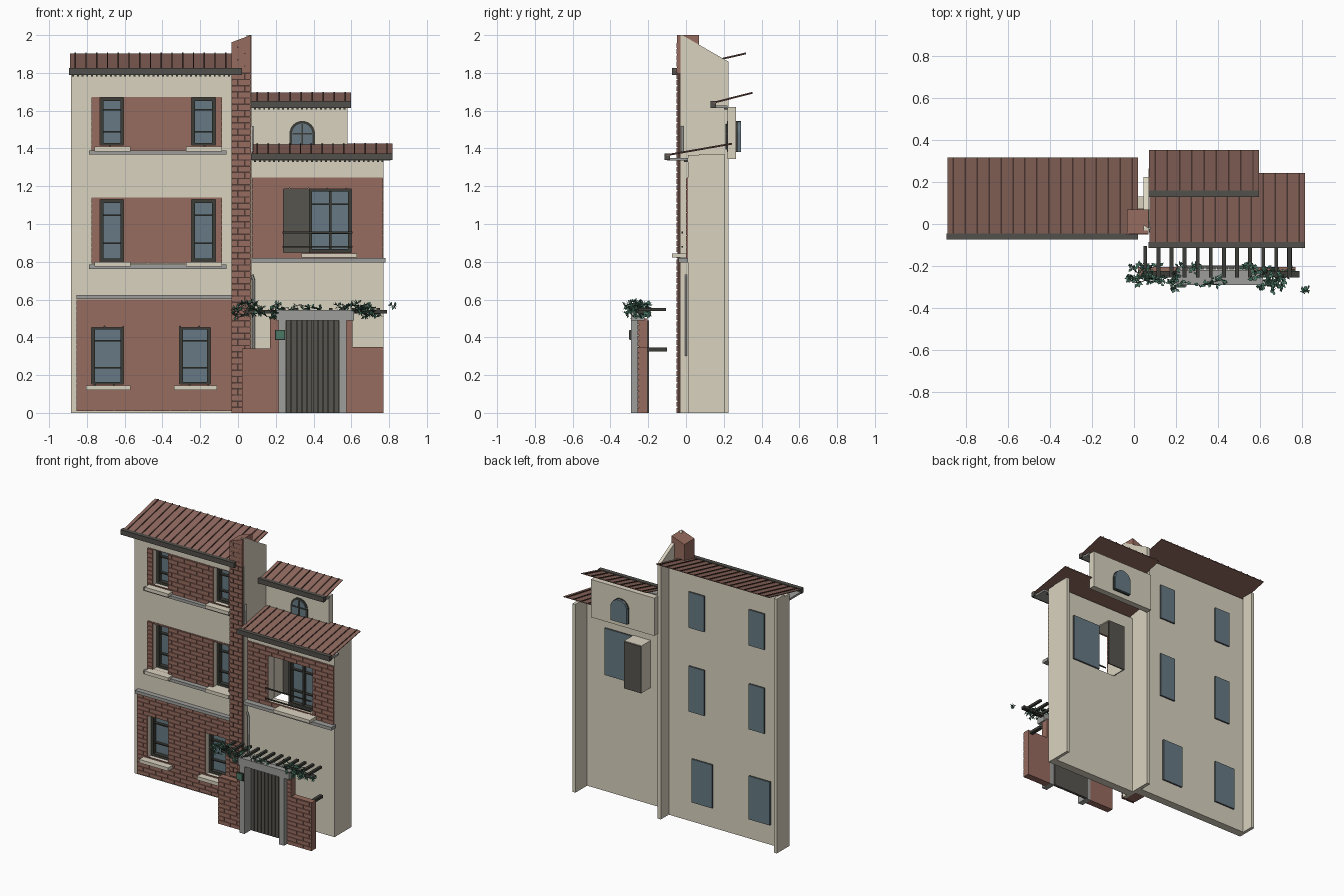
import bpy, bmesh, math, random
from mathutils import Vector

random.seed(4)
cube = bpy.data.objects.get("Cube")
if cube:
    bpy.data.objects.remove(cube, do_unlink=True)


def material(name, rgb):
    m = bpy.data.materials.new(name)
    m.use_nodes = True
    m.diffuse_color = (*rgb, 1)
    m.node_tree.nodes["Principled BSDF"].inputs["Base Color"].default_value = (*rgb, 1)
    return m


CREAM = material("cream_plaster", (0.70, 0.65, 0.53))
BRICK = material("red_brick", (0.31, 0.15, 0.115))
MORTAR = material("dark_mortar", (0.08, 0.042, 0.034))
STONE = material("grey_stone", (0.34, 0.34, 0.33))
GUTTER = material("gutter_grey", (0.085, 0.08, 0.07))
DOOR = material("door_grey", (0.095, 0.09, 0.078))
GLASS = material("blue_glass", (0.135, 0.195, 0.23))
FRAME = material("dark_frame", (0.045, 0.045, 0.038))
TILE = material("roof_tile", (0.27, 0.14, 0.112))
LEAF = material("leaf_green", (0.07, 0.19, 0.13))


def finish(name, bm, mat):
    bmesh.ops.recalc_face_normals(bm, faces=bm.faces)
    mesh = bpy.data.meshes.new(name)
    bm.to_mesh(mesh)
    bm.free()
    mesh.materials.append(mat)
    ob = bpy.data.objects.new(name, mesh)
    bpy.context.collection.objects.link(ob)


def add_prism(bm, pts, a, b, axis="x"):
    """Extrude a closed profile: (y, z) along x, or (x, z) along y."""
    place = (lambda p, t: (t, p[0], p[1])) if axis == "x" else (lambda p, t: (p[0], t, p[1]))
    ends = [[bm.verts.new(place(p, t)) for p in pts] for t in (a, b)]
    for ring in ends:
        bm.faces.new(ring)
    for i in range(len(pts)):
        j = (i + 1) % len(pts)
        bm.faces.new((ends[0][i], ends[0][j], ends[1][j], ends[1][i]))


def add_box(bm, x0, x1, y0, y1, z0, z1):
    add_prism(bm, [(x0, z0), (x1, z0), (x1, z1), (x0, z1)], y0, y1, "y")


def boxes(name, mat, *items):
    bm = bmesh.new()
    for b in items:
        add_box(bm, *b)
    finish(name, bm, mat)


def prism(name, mat, pts, a, b, axis="x"):
    bm = bmesh.new()
    add_prism(bm, pts, a, b, axis)
    finish(name, bm, mat)


def pierced_wall(name, mat, area, y0, y1, holes=()):
    """Flat wall with rectangular openings, thickened from y0 to y1."""
    x0, x1, z0, z1 = area
    xs = sorted({x0, x1, *(v for h in holes for v in h[:2] if x0 < v < x1)})
    zs = sorted({z0, z1, *(v for h in holes for v in h[2:] if z0 < v < z1)})
    bm = bmesh.new()
    grid = {(x, z): bm.verts.new((x, y0, z)) for x in xs for z in zs}
    for xa, xb in zip(xs, xs[1:]):
        for za, zb in zip(zs, zs[1:]):
            cx, cz = (xa + xb) / 2, (za + zb) / 2
            if not any(h[0] < cx < h[1] and h[2] < cz < h[3] for h in holes):
                bm.faces.new([grid[k] for k in ((xa, za), (xb, za), (xb, zb), (xa, zb))])
    for v in bmesh.ops.extrude_face_region(bm, geom=bm.faces[:])["geom"]:
        if isinstance(v, bmesh.types.BMVert):
            v.co.y = y1
    finish(name, bm, mat)


def bricks(name, area, y, holes=(), length=0.1, height=0.03, gap=0.004):
    """Raised bricks in running bond, clipped around the openings."""
    x0, x1, z0, z1 = area
    bm = bmesh.new()
    rows = max(1, round((z1 - z0) / height))
    step = (z1 - z0) / rows
    for r in range(rows):
        za, zb = z0 + r * step, z0 + (r + 1) * step - gap
        x = x0 - (r % 2) * length / 2
        while x < x1:
            a, b = max(x, x0), min(x + length - gap, x1)
            for h in holes:
                if h[2] < (za + zb) / 2 < h[3]:
                    if h[0] <= a < h[1]:
                        a = h[1]
                    elif a < h[0] < b:
                        b = h[0]
            if b - a > 0.004:
                add_box(bm, a, b, y - 0.006, y, za, zb)
            x += length
    finish(name, bm, BRICK)


def window(name, x0, x1, z0, z1, wall, mullions=(), t=0.018):
    """Frame and pane at the back of a wall whose front is at y = wall."""
    ya, ym, yb = wall + 0.035, wall + 0.045, wall + 0.066
    h = z1 - z0
    boxes(name + "_frame", FRAME,
          (x0, x0 + t, ya, yb, z0, z1), (x1 - t, x1, ya, yb, z0, z1),
          (x0 + t, x1 - t, ya, yb, z0, z0 + t), (x0 + t, x1 - t, ya, yb, z1 - t, z1),
          *[(x - 0.006, x + 0.006, ym, yb, z0 + t, z1 - t) for x in mullions],
          *[(x0 + t, x1 - t, ym, yb, z0 + f * h - 0.004, z0 + f * h + 0.004) for f in (0.3, 0.75)])
    boxes(name + "_glass", GLASS, (x0, x1, yb, yb + 0.006, z0, z1))


FRONT, BACK = 0.01, 0.07
LEFT, LEFT_BACK = 0.072, 0.132

# Left house: wall, brick panels, windows, sills
floors = [("ground", 0.145, 0.46, (-0.855, -0.035, 0.01, 0.6), ((-0.775, -0.605), (-0.31, -0.145))),
          ("middle", 0.80, 1.13, (-0.775, -0.085, 0.79, 1.14), ((-0.73, -0.605), (-0.245, -0.12))),
          ("top", 1.41, 1.67, (-0.775, -0.085, 1.39, 1.672), ((-0.73, -0.605), (-0.245, -0.12)))]
openings = [(a, b, z0, z1) for _, z0, z1, _, spans in floors for a, b in spans]
pierced_wall("left_wall", CREAM, (-0.885, 0.05, 0, 1.835), LEFT, LEFT_BACK, openings)
boxes("left_side_wall", CREAM, (-0.885, -0.862, LEFT_BACK, 0.22, 0, 1.85))
for name, z0, z1, area, spans in floors:
    holes = [(a, b, z0, z1) for a, b in spans]
    pierced_wall(name + "_brick_panel", BRICK, area, LEFT - 0.004, LEFT, holes)
    bricks(name + "_bricks", area, LEFT - 0.004, holes)
    for side, (a, b) in zip(("right", "left"), spans):
        window(f"{name}_{side}_window", a, b, z0, z1, LEFT)
        boxes(f"{name}_{side}_sill", CREAM, (a - 0.03, b + 0.035, LEFT - 0.06, LEFT + 0.03, z0 - 0.025, z0))
boxes("left_ledges", STONE, *[(a, b, LEFT - 0.035, LEFT, z, z + 0.022) for a, b, z in
                              ((-0.855, -0.035, 0.602), (-0.79, -0.06, 0.763), (-0.79, -0.06, 1.367))])

# Chimney: mortar core, brick side, sloped cap, brick face and plaster party wall
boxes("chimney_core", MORTAR, (-0.03, 0.066, -0.044, -0.03, 0, 1.958))
boxes("chimney_side", BRICK, (-0.034, 0.05, -0.03, LEFT, 0, 1.8))
prism("chimney_top", BRICK, [(-0.034, 1.8), (0.068, 1.8), (0.068, 2.0), (-0.034, 1.962)], -0.048, 0.068, "y")
bricks("chimney_bricks", (-0.035, 0.068, 0, 1.965), -0.044, length=0.075, height=0.033, gap=0.007)
boxes("chimney_joints", MORTAR, *[(-0.034, 0.067, -0.0495, -0.048, 1.8 + i * 0.033, 1.807 + i * 0.033) for i in range(5)])
prism("party_wall", CREAM, [(-0.03, 0), (0.224, 0), (0.224, 1.86), (-0.02, 2.0), (-0.03, 2.0)], 0.046, 0.071)

# Right house: wall, brick panel, large window
big = (0.24, 0.6, 0.85, 1.19)
panel = (0.075, 0.768, 0.82, 1.245)
pierced_wall("right_wall", CREAM, (0.07, 0.77, 0, 1.365), FRONT, BACK, [big])
boxes("right_side_wall", CREAM, (0.747, 0.77, BACK, 0.205, 0, 1.37))
pierced_wall("right_brick_panel", BRICK, panel, 0.006, FRONT, [big])
bricks("right_bricks", panel, 0.006, [big])
window("large_window", 0.375, 0.6, 0.85, 1.19, FRONT, [0.488])
boxes("large_sill", CREAM, (0.335, 0.63, -0.075, 0.04, 0.822, 0.845))
boxes("right_ledge", STONE, (0.071, 0.78, -0.04, FRONT, 0.797, 0.82))
boxes("window_rails", FRAME, *[(0.235, 0.605, -0.024, -0.017, z - 0.004, z + 0.004) for z in (0.88, 0.955)])
# Open alcove beside the large window
boxes("alcove_shell", CREAM, (0.235, 0.243, BACK, 0.175, 0.85, 1.19), (0.235, 0.375, BACK, 0.175, 1.186, 1.194))
boxes("alcove_back", DOOR, (0.235, 0.375, 0.172, 0.18, 0.85, 1.19))

# Attic with arched window
boxes("attic_wall", CREAM, (0.07, 0.58, 0.22, 0.265, 1.345, 1.62))


def arch(r, base):
    steps = [math.pi * i / 12 for i in range(13)]
    return [(0.34 - r, base), (0.34 + r, base)] + [(0.34 + r * math.cos(a), 1.478 + r * math.sin(a)) for a in steps]


prism("attic_frame", FRAME, arch(0.068, 1.38), 0.216, 0.276, "y")
prism("attic_glass", GLASS, arch(0.054, 1.395), 0.214, 0.27, "y")
prism("attic_back_glass", GLASS, arch(0.066, 1.382), 0.276, 0.29, "y")
boxes("attic_window_bars", FRAME, (0.336, 0.344, 0.21, 0.214, 1.395, 1.53), (0.288, 0.392, 0.21, 0.214, 1.474, 1.482))


# Roofs: tilted sheet, ribs, gutter, eave slab and small dentils
def roof(name, x0, x1, y0, y1, z0, z1, wall_y):
    def band(lo, hi):
        return [(y0, z0 + lo), (y1, z1 + lo), (y1, z1 + hi), (y0, z0 + hi)]
    prism(name + "_sheet", TILE, band(0, 0.005), x0, x1)
    bm = bmesh.new()
    n = round((x1 - x0) / 0.056)
    for i in range(n):
        x = x0 + (x1 - x0) * (i + 0.5) / n
        add_prism(bm, band(0.005, 0.01), x - 0.0035, x + 0.0035)
    finish(name + "_ribs", bm, MORTAR)
    boxes(name + "_gutter", GUTTER, (x0 - 0.005, x1, y0 - 0.015, y0 + 0.015, z0 - 0.022, z0 + 0.014))
    boxes(name + "_eave", STONE, (x0, x1 - 0.01, y0, wall_y, z0 - 0.024, z0 - 0.01))
    count = int((x1 - x0) / 0.025)
    boxes(name + "_dentils", GUTTER, *[(x0 + 0.012 + i * 0.025, x0 + 0.022 + i * 0.025, wall_y - 0.02, wall_y,
                                        z0 - 0.032, z0 - 0.024) for i in range(count - 1)])


roof("left_roof", -0.89, 0.02, -0.06, 0.317, 1.812, 1.898, LEFT)
roof("right_roof", 0.074, 0.817, -0.1, 0.243, 1.36, 1.42, FRONT)
roof("attic_roof", 0.072, 0.597, 0.145, 0.353, 1.637, 1.69, 0.22)


# Tubes: downpipes and vine stems
def tube(name, mat, paths, radius):
    cu = bpy.data.curves.new(name, "CURVE")
    cu.dimensions = "3D"
    cu.bevel_depth, cu.bevel_resolution, cu.use_fill_caps = radius, 1, True
    for path in paths:
        sp = cu.splines.new("POLY")
        sp.points.add(len(path) - 1)
        for p, co in zip(sp.points, path):
            p.co = (*co, 1)
    cu.materials.append(mat)
    ob = bpy.data.objects.new(name, cu)
    bpy.context.collection.objects.link(ob)


tube("downpipes", STONE, [[(0.084, 0.0, 0.3), (0.084, 0.0, 0.7), (0.074, 0.0, 0.73)],
                          [(0.074, -0.02, 1.38), (0.074, -0.02, 1.52)]], 0.007)

# Gate: brick walls, stone piers and lintel, boarded door
for i, area in enumerate([(0.02, 0.17, 0, 0.34), (0.17, 0.215, 0, 0.5), (0.575, 0.605, 0, 0.5), (0.605, 0.77, 0, 0.35)]):
    boxes(f"gate_wall_{i + 1}", BRICK, (area[0], area[1], -0.25, -0.205, area[2], area[3]))
    bricks(f"gate_bricks_{i + 1}", area, -0.25)
boxes("gate_piers", STONE, (0.215, 0.255, -0.29, -0.205, 0, 0.5), (0.535, 0.575, -0.29, -0.205, 0, 0.5))
boxes("gate_lintel", STONE, (0.205, 0.615, -0.29, -0.22, 0.49, 0.545))
boxes("gate_door", DOOR, (0.25, 0.54, -0.208, -0.197, 0, 0.49),
      *[(0.256 + i * 0.028, 0.281 + i * 0.028, -0.216, -0.208, 0, 0.49) for i in range(10)])
boxes("gate_bracket", FRAME, (0.73, 0.755, -0.205, -0.1, 0.325, 0.345))
boxes("plaque_frame", FRAME, (0.195, 0.25, -0.298, -0.288, 0.385, 0.44))
boxes("plaque_face", LEAF, (0.2, 0.245, -0.302, -0.298, 0.39, 0.435))

# Pergola
boxes("pergola_beam", FRAME, (0.04, 0.79, -0.255, -0.225, 0.525, 0.545))
boxes("pergola_slats", FRAME, *[(0.045 + i * 0.0625, 0.063 + i * 0.0625, -0.255, -0.105, 0.54, 0.556) for i in range(12)])

# Vine: wandering stems with small leaves, thicker at both ends
stems, leaves = [], bmesh.new()
for i in range(44):
    centre, spread = ((0.13, 0.09), (0.7, 0.1), (0.42, 0.1))[0 if i < 20 else 1 if i < 39 else 2]
    p = Vector((random.gauss(centre, spread), random.uniform(-0.3, -0.21), random.uniform(0.52, 0.575)))
    heading = Vector((random.uniform(-1, 1), random.uniform(-0.6, 0.6), random.uniform(-0.4, 0.3)))
    path = []
    for step in range(4):
        p = p + heading * 0.024 + Vector([random.uniform(-0.01, 0.01) for _ in range(3)])
        p = Vector((min(max(p.x, -0.02), 0.87), min(max(p.y, -0.32), -0.2), min(max(p.z, 0.51), 0.585)))
        path.append(p.copy())
        for _ in range(3):
            u = Vector([random.uniform(-1, 1) for _ in range(3)]).normalized()
            w = u.cross(Vector((random.random(), 0.3, 1))).normalized() * 0.008
            leaves.faces.new([leaves.verts.new(p + d) for d in (u * 0, u * 0.012 + w, u * 0.026, u * 0.012 - w)])
    stems.append(path)
tube("vine_stems", FRAME, stems, 0.0016)
finish("vine_leaves", leaves, LEAF)
